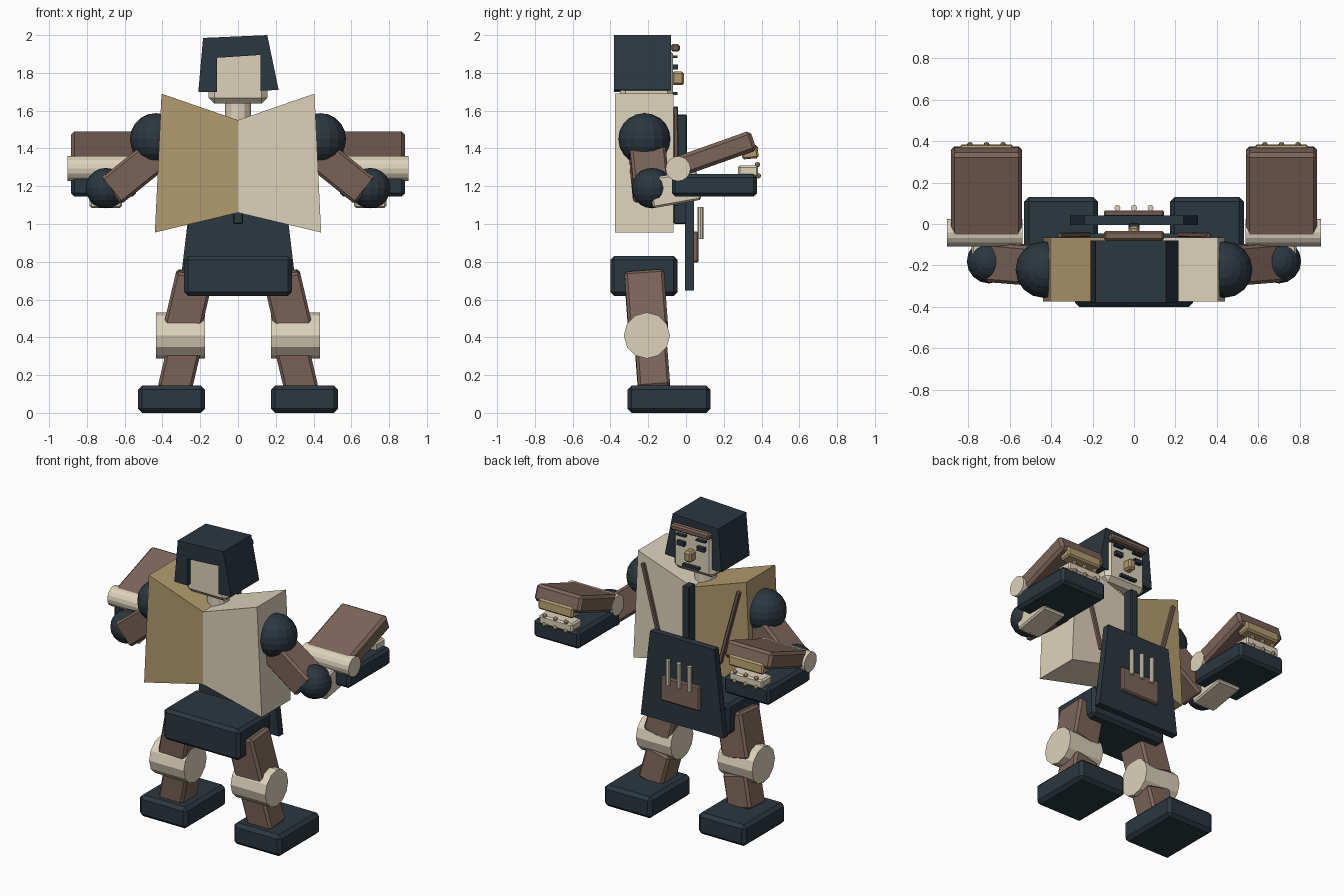
import bpy, bmesh, math
from mathutils import Vector, Matrix

if "Cube" in bpy.data.objects:
    bpy.data.objects.remove(bpy.data.objects["Cube"])


def material(name, rgb):
    m = bpy.data.materials.new(name)
    m.diffuse_color = (*rgb, 1)
    m.use_nodes = True
    m.node_tree.nodes["Principled BSDF"].inputs["Base Color"].default_value = m.diffuse_color
    return m


DARK = material("dark", (0.024, 0.038, 0.050))
CREAM = material("cream", (0.72, 0.65, 0.50))
TAN = material("tan", (0.45, 0.33, 0.16))
BROWN = material("brown", (0.20, 0.13, 0.10))


def finish(bm, name, mat, bevel=0):
    if bevel:
        bmesh.ops.bevel(bm, geom=bm.edges[:], offset=bevel, segments=1, affect='EDGES')
    bmesh.ops.recalc_face_normals(bm, faces=bm.faces[:])
    me = bpy.data.meshes.new(name)
    bm.to_mesh(me)
    bm.free()
    me.materials.append(mat)
    ob = bpy.data.objects.new(name, me)
    bpy.context.collection.objects.link(ob)
    return ob


def box(name, mat, x, y, z, bevel=0, tilt=0):
    """Box from (min, max) ranges, optionally tilted about x."""
    r = (x, y, z)
    bm = bmesh.new()
    bmesh.ops.create_cube(bm, size=1)
    bmesh.ops.scale(bm, vec=[abs(b - a) for a, b in r], verts=bm.verts)
    ob = finish(bm, name, mat, bevel)
    ob.matrix_world = (Matrix.Translation([(a + b) / 2 for a, b in r])
                       @ Matrix.Rotation(math.radians(tilt), 4, 'X'))
    return ob


def limb(name, mat, a, b, w, d, bevel=0.015):
    """Box of width w and depth d (along y) running from a to b."""
    a, b = Vector(a), Vector(b)
    axis = (b - a).normalized()
    side = Vector((0, 1, 0)).cross(axis).normalized()
    depth = axis.cross(side)
    bm = bmesh.new()
    bmesh.ops.create_cube(bm, size=1)
    bmesh.ops.scale(bm, vec=(w, d, (b - a).length), verts=bm.verts)
    ob = finish(bm, name, mat, bevel)
    ob.matrix_world = (Matrix.Translation((a + b) / 2)
                       @ Matrix((side, depth, axis)).transposed().to_4x4())


def prism(name, mat, outline, y0, y1):
    """x-z outline extruded along y."""
    bm = bmesh.new()
    f = bm.faces.new([bm.verts.new((x, y0, z)) for x, z in outline])
    ext = bmesh.ops.extrude_face_region(bm, geom=[f], use_keep_orig=True)
    bmesh.ops.translate(bm, vec=(0, y1 - y0, 0),
                        verts=[v for v in ext['geom'] if isinstance(v, bmesh.types.BMVert)])
    return finish(bm, name, mat)


def rod(name, mat, c, r, length, axis='Z', n=12):
    bm = bmesh.new()
    bmesh.ops.create_cone(bm, cap_ends=True, segments=n, radius1=r, radius2=r, depth=length)
    ob = finish(bm, name, mat)
    rot = Matrix.Rotation(math.pi / 2, 4, 'Y') if axis == 'X' else Matrix()
    ob.matrix_world = Matrix.Translation(c) @ rot


def ball(name, mat, c, r, n=16):
    bm = bmesh.new()
    bmesh.ops.create_uvsphere(bm, u_segments=n, v_segments=n // 2 + 2, radius=r)
    finish(bm, name, mat).location = c


# Head, hair and neck
prism("hair", DARK, [(-0.21, 1.70), (-0.185, 1.985), (0.155, 2.0), (0.215, 1.71),
                     (0.12, 1.705), (0.12, 1.895), (-0.11, 1.88), (-0.112, 1.70)], -0.38, -0.08)
box("head", CREAM, (-0.155, 0.155), (-0.35, -0.068), (1.637, 1.93), 0.03)
rod("neck", CREAM, (0, -0.21, 1.56), 0.07, 0.2)
box("headband", BROWN, (-0.145, 0.145), (-0.08, -0.033), (1.912, 1.953), 0.01)
box("nose", TAN, (-0.027, 0.027), (-0.075, -0.01), (1.735, 1.808), 0.012)
box("mouth", DARK, (-0.06, 0.06), (-0.075, -0.045), (1.683, 1.70))
for s in (-1, 1):
    box("eye", DARK, (s * 0.075 - 0.028, s * 0.075 + 0.028), (-0.075, -0.043), (1.817, 1.845))
    box("eyebrow", DARK, (s * 0.075 - 0.035, s * 0.075 + 0.035), (-0.075, -0.045), (1.88, 1.892))

# Torso halves, closure strip and hips
for s, mat in ((-1, TAN), (1, CREAM)):
    prism("torso_half", mat, [(0, 1.55), (s * 0.405, 1.69), (s * 0.44, 0.955), (0, 1.06)],
          -0.375, -0.065)
    limb("apron_strap", BROWN, (s * 0.36, -0.055, 1.62), (s * 0.22, -0.05, 1.10), 0.025, 0.025, 0.005)
box("closure_strip", DARK, (-0.027, 0.027), (-0.066, 0.005), (1.0, 1.58), 0.006)
box("hips", DARK, (-0.285, 0.285), (-0.40, -0.045), (0.62, 0.83), 0.02)

# Apron with pocket and tools
prism("apron", DARK, [(-0.24, 1.23), (0.24, 1.23), (0.31, 0.648), (-0.31, 0.648)], -0.005, 0.042)
box("apron_pocket", BROWN, (-0.145, 0.145), (0.035, 0.066), (0.795, 0.96), 0.008)
for x in (-0.08, 0, 0.08):
    rod("pocket_tool", CREAM, (x, 0.077, 1.005), 0.015, 0.17, n=8)

for s in (-1, 1):
    # Arm
    ball("shoulder", DARK, (s * 0.435, -0.22, 1.45), 0.137)
    limb("upper_arm", BROWN, (s * 0.36, -0.21, 1.425), (s * 0.67, -0.185, 1.175), 0.175, 0.19)
    ball("elbow", DARK, (s * 0.70, -0.18, 1.19), 0.107)
    box("forearm", CREAM, (s * 0.70 - 0.085, s * 0.70 + 0.085), (-0.19, 0.07), (1.105, 1.265), 0.01, 10)

    # Clamp hand
    cx = s * 0.712
    span = (cx - 0.172, cx + 0.172)
    rod("hand_hinge", CREAM, (s * 0.72, -0.042, 1.293), 0.066, 0.365, 'X', 16)
    box("hand_upper", BROWN, span, (-0.07, 0.37), (1.315, 1.425), 0.018, 19.5)
    box("hand_lower", DARK, span, (-0.075, 0.375), (1.145, 1.265), 0.018)
    box("upper_grip", TAN, (cx - 0.13, cx + 0.13), (0.295, 0.382), (1.345, 1.415), 0.01, 5)
    box("lower_grip", CREAM, (cx - 0.125, cx + 0.125), (0.275, 0.382), (1.25, 1.31), 0.01)
    for dx in (-0.08, 0, 0.08):
        ball("grip_stud", TAN, (cx + dx, 0.383, 1.255), 0.014, 8)
        ball("grip_stud", TAN, (cx + dx, 0.378, 1.315), 0.014, 8)

    # Leg
    limb("thigh", BROWN, (s * 0.228, -0.222, 0.735), (s * 0.297, -0.20, 0.44), 0.2, 0.21)
    rod("knee", CREAM, (s * 0.305, -0.207, 0.41), 0.122, 0.26, 'X', 12)
    limb("shin", BROWN, (s * 0.285, -0.185, 0.34), (s * 0.337, -0.168, 0.12), 0.18, 0.17)
    box("foot", DARK, (s * 0.352 - 0.178, s * 0.352 + 0.178), (-0.31, 0.13), (0, 0.145), 0.022)
